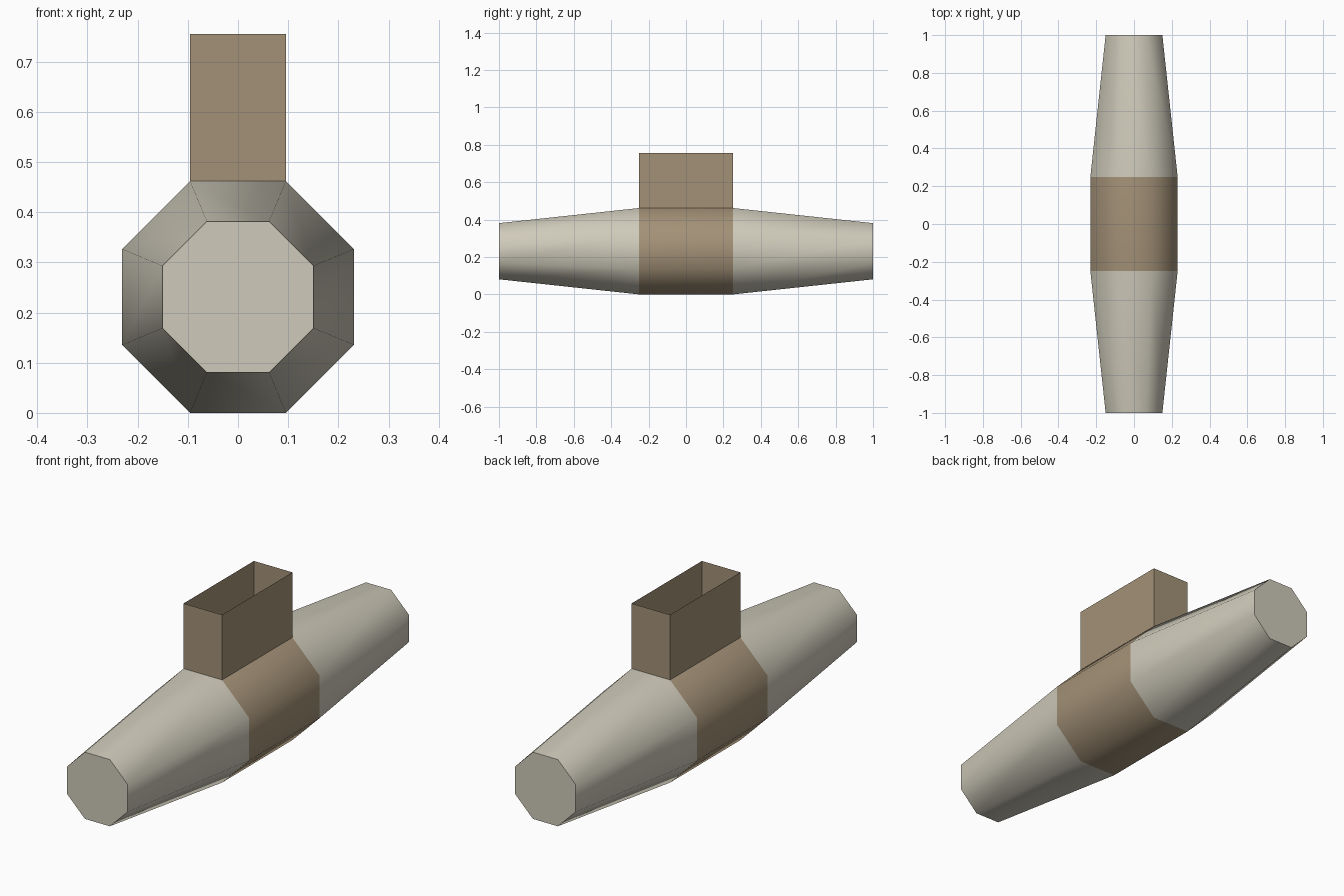
import bpy, bmesh, math

if "Cube" in bpy.data.objects:
    bpy.data.objects.remove(bpy.data.objects["Cube"])

def material(name, rgb):
    m = bpy.data.materials.new(name)
    m.diffuse_color = (*rgb, 1)
    m.use_nodes = True
    m.node_tree.nodes["Principled BSDF"].inputs["Base Color"].default_value = m.diffuse_color
    return m

cream = material("cream", (0.62, 0.59, 0.49))
tan = material("tan", (0.37, 0.285, 0.185))

R = 0.25                                  # octagon corner radius at the middle
CZ = R * math.cos(math.pi / 8)            # axis height: the flat bottom rests on z = 0
HALF = R * math.sin(math.pi / 8)          # half width of one octagon side
BAND, TOP = 0.25, 0.755

def finish(name, bm, mats):
    bmesh.ops.recalc_face_normals(bm, faces=bm.faces)
    me = bpy.data.meshes.new(name)
    bm.to_mesh(me)
    bm.free()
    ob = bpy.data.objects.new(name, me)
    bpy.context.collection.objects.link(ob)
    for m in mats:
        me.materials.append(m)
    return ob

# Tapered octagonal body with a tan centre band
bm = bmesh.new()
rings = []
for y, r in ((-1, 0.1625), (-BAND, R), (BAND, R), (1, 0.1625)):
    angles = [math.pi / 8 + i * math.pi / 4 for i in range(8)]
    rings.append([bm.verts.new((r * math.cos(a), y, CZ + r * math.sin(a))) for a in angles])
for a, b in zip(rings, rings[1:]):
    for i in range(8):
        j = (i + 1) % 8
        bm.faces.new((a[i], a[j], b[j], b[i]))
bm.faces.new(rings[0])
bm.faces.new(rings[-1])
for f in bm.faces:
    f.material_index = int(abs(f.calc_center_median().y) < 0.01)
body = finish("body", bm, (cream, tan))
bpy.context.view_layer.objects.active = body
body.select_set(True)
bpy.ops.object.shade_smooth_by_angle(angle=math.radians(50))

# Open-topped rectangular chute, thin walls
bm = bmesh.new()
corners = ((-HALF, -BAND), (HALF, -BAND), (HALF, BAND), (-HALF, BAND))
low = [bm.verts.new((x, y, 2 * CZ)) for x, y in corners]
high = [bm.verts.new((x, y, TOP)) for x, y in corners]
for i in range(4):
    j = (i + 1) % 4
    bm.faces.new((low[i], low[j], high[j], high[i]))
finish("chute", bm, (tan,))
